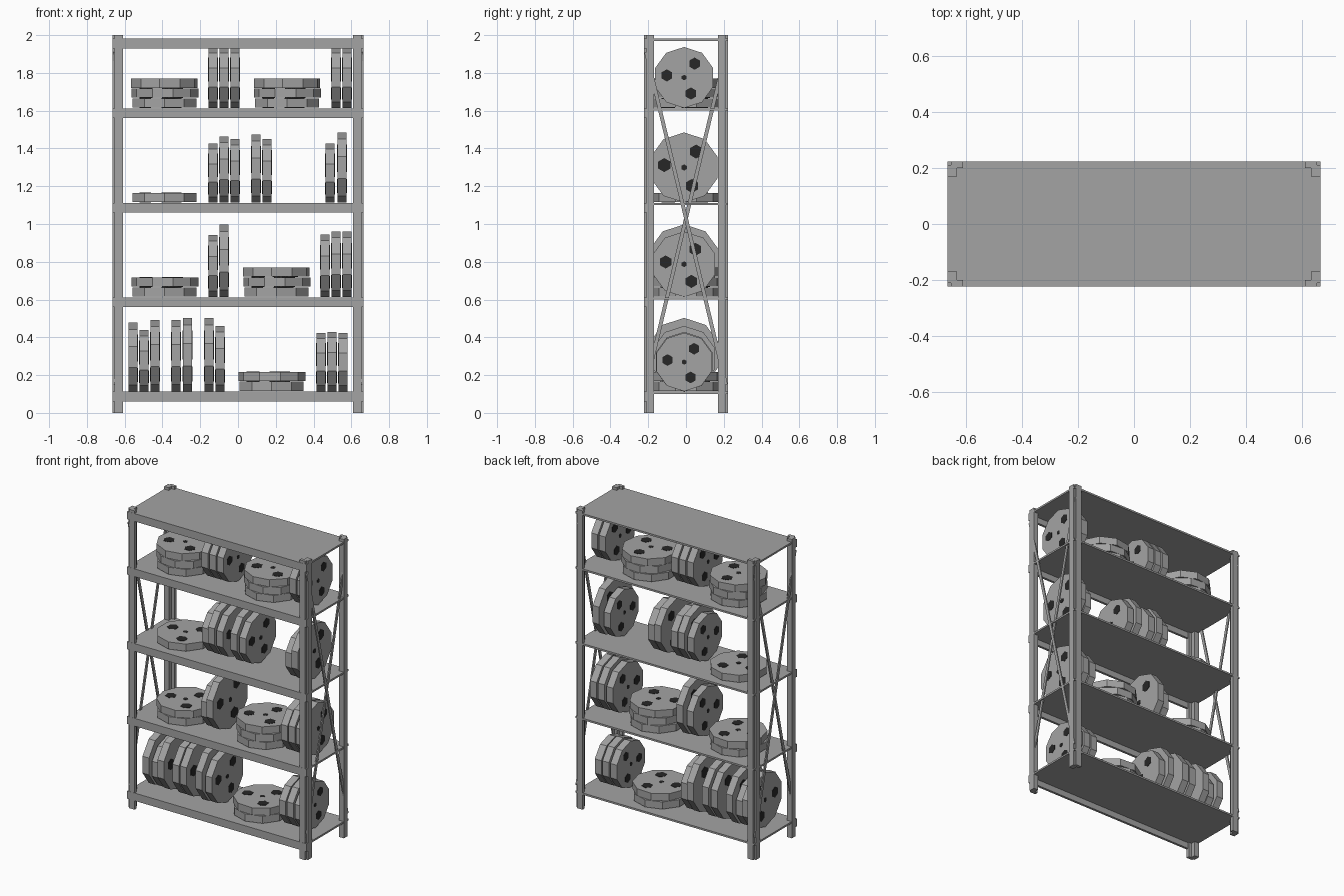
import bpy, bmesh, math
from mathutils import Matrix

if "Cube" in bpy.data.objects:
    bpy.data.objects.remove(bpy.data.objects["Cube"])

dark = bpy.data.materials.new("hole_dark")
dark.diffuse_color = (0.02, 0.02, 0.02, 1)
dark.use_nodes = True
dark.node_tree.nodes["Principled BSDF"].inputs["Base Color"].default_value = dark.diffuse_color
grey = bpy.data.materials.new("mid_grey")
grey.diffuse_color = (.37, .37, .37, 1)
grey.use_nodes = True
grey.node_tree.nodes["Principled BSDF"].inputs["Base Color"].default_value = grey.diffuse_color


def finish(name, bm):
    bmesh.ops.recalc_face_normals(bm, faces=bm.faces)
    me = bpy.data.meshes.new(name)
    bm.to_mesh(me)
    bm.free()
    for m in (grey, dark):
        me.materials.append(m)
    ob = bpy.data.objects.new(name, me)
    bpy.context.collection.objects.link(ob)
    return ob


def box(name, centre, size, rx=0):
    bm = bmesh.new()
    bmesh.ops.create_cube(bm, size=1, matrix=Matrix.Translation(centre)
                          @ Matrix.Rotation(rx, 4, 'X') @ Matrix.Diagonal((*size, 1)))
    return finish(name, bm)


# Corner posts: stepped angle profile, offsets from the outer corner
PROFILE = [(.012, 0), (.055, 0), (.055, .022), (.034, .022),
           (.034, .053), (0, .053), (0, .012), (.012, .012)]
for sx in (-1, 1):
    for sy in (-1, 1):
        bm = bmesh.new()
        f = bm.faces.new([bm.verts.new((sx * (.665 - u), sy * (.222 - v), 0)) for u, v in PROFILE])
        ext = bmesh.ops.extrude_face_region(bm, geom=[f])
        bmesh.ops.translate(bm, vec=(0, 0, 2), verts=[v for v in ext['geom']
                                                      if isinstance(v, bmesh.types.BMVert)])
        finish("corner_post", bm)

# Thin shelf panels with a deeper lip along the front
for z in (.112, .612, 1.112, 1.612, 1.982):
    box("shelf_panel", (0, .001, z - .006), (1.328, .442, .012))
    box("front_lip", (0, -.215, z - .026), (1.328, .016, .052))

# Crossed braces on both ends
ang = math.atan2(.211, .88)
for sx in (-1, 1):
    for s in (-1, 1):
        box("cross_brace", (sx * (.656 + .004 * s), 0, 1.03),
            (.008, .02, 2 * math.hypot(.211, .88)), s * ang)

# Reel: ten-sided slab with dark hexagonal openings on both faces
T = .048


def reel(name, r, matrix):
    bm = bmesh.new()
    bmesh.ops.create_cone(bm, cap_ends=True, segments=10, radius1=r, radius2=r, depth=T)
    holes = [(0, 0, .09)] + [(.57 * math.cos(math.radians(a)), .57 * math.sin(math.radians(a)), .2)
                             for a in (53, 173, 293)]
    for x, y, hr in holes:
        old = set(bm.faces)
        bmesh.ops.create_cone(bm, cap_ends=True, segments=6, radius1=hr * r, radius2=hr * r,
                              depth=T + .004, matrix=Matrix.Translation((x * r, y * r, 0)))
        for f in bm.faces:
            if f not in old:
                f.material_index = 1
    bm.transform(matrix)
    return finish(name, bm)


# Lying stacks: x, shelf height, count
for x, z, n in [(-.39, 1.615, 3), (.26, 1.615, 3), (-.39, 1.115, 1), (-.39, .615, 2),
                (.203, .615, 3), (.178, .115, 2)]:
    for i in range(n):
        m = Matrix.Translation((x + .003 * (i % 2), 0, z + .026 + i * .052)) \
            @ Matrix.Rotation(math.radians(14 * i), 4, 'Z')
        reel("lying_reel", .178, m)

# Standing reels: per shelf base height, (x, overall height)
STANDING = {
    1.618: [(-.132, .315), (-.074, .315), (-.016, .315), (.519, .315), (.577, .315)],
    1.118: [(-.132, .305), (-.074, .342), (-.016, .327), (.095, .352), (.153, .327),
            (.487, .305), (.55, .362)],
    .618: [(-.132, .32), (-.074, .375), (.46, .323), (.519, .338), (.577, .338)],
    .118: [(-.555, .355), (-.497, .317), (-.439, .37), (-.328, .37), (-.267, .38),
           (-.153, .38), (-.095, .338), (.439, .302), (.497, .307), (.555, .302)],
}
# local x -> world y, local y -> world z, axis along x
TURN = Matrix(((0, 0, 1, 0), (1, 0, 0, 0), (0, 1, 0, 0), (0, 0, 0, 1)))
for base, row in STANDING.items():
    for x, h in row:
        m = Matrix.Translation((x, -.01, base + h / 2)) @ TURN
        reel("standing_reel", h / 1.95, m)
